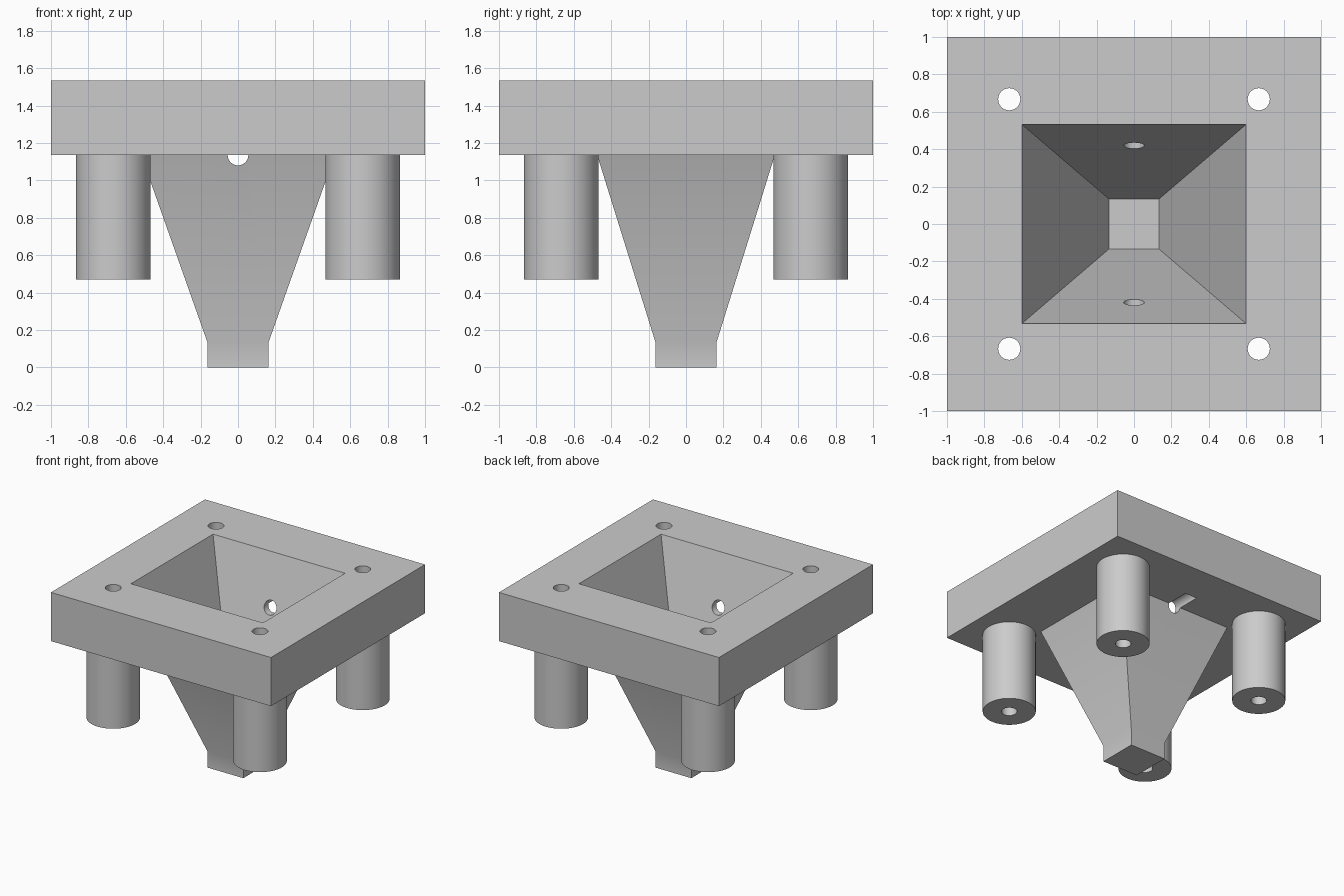
import bpy
import bmesh
import math
from mathutils import Matrix

if "Cube" in bpy.data.objects:
    bpy.data.objects.remove(bpy.data.objects["Cube"], do_unlink=True)

PLATE_BOTTOM, PLATE_TOP = 1.135, 1.535
TIP_TOP = 0.133
POST_BOTTOM = 0.47
POST_OFFSET = 0.667

grey = bpy.data.materials.new("light_grey")
grey.use_nodes = True
grey.diffuse_color = (0.6, 0.6, 0.6, 1)
grey.node_tree.nodes["Principled BSDF"].inputs["Base Color"].default_value = (0.6, 0.6, 0.6, 1)


def finish(name, bm):
    bmesh.ops.recalc_face_normals(bm, faces=bm.faces)
    mesh = bpy.data.meshes.new(name)
    bm.to_mesh(mesh)
    bm.free()
    obj = bpy.data.objects.new(name, mesh)
    bpy.context.collection.objects.link(obj)
    mesh.materials.append(grey)
    return obj


def rect_loft(name, levels):
    """Closed solid through rectangles given as (half x, half y, z)."""
    bm = bmesh.new()
    rings = [[bm.verts.new((sx * hx, sy * hy, z))
              for sx, sy in ((-1, -1), (1, -1), (1, 1), (-1, 1))]
             for hx, hy, z in levels]
    bm.faces.new(rings[0])
    bm.faces.new(rings[-1])
    for low, high in zip(rings, rings[1:]):
        for i in range(4):
            j = (i + 1) % 4
            bm.faces.new((low[i], low[j], high[j], high[i]))
    return finish(name, bm)


def cylinder(name, radius, depth, centre, along_y=False):
    bm = bmesh.new()
    turn = Matrix.Rotation(math.pi / 2 if along_y else 0, 4, 'X')
    bmesh.ops.create_cone(bm, cap_ends=True, segments=64, radius1=radius, radius2=radius,
                          depth=depth, matrix=Matrix.Translation(centre) @ turn)
    return finish(name, bm)


def cut(obj, cutters):
    """Subtract the cutters, apply, and shade with sharp edges kept."""
    bpy.ops.object.select_all(action='DESELECT')
    obj.select_set(True)
    bpy.context.view_layer.objects.active = obj
    for cutter in cutters:
        mod = obj.modifiers.new("cut", 'BOOLEAN')
        mod.operation = 'DIFFERENCE'
        mod.solver = 'EXACT'
        mod.object = cutter
        bpy.ops.object.modifier_apply(modifier=mod.name)
    bpy.ops.object.shade_smooth_by_angle(angle=math.radians(20))


# Cutters: hopper cavity (its walls run on past the plate top) and cross hole
grow = 1.0 + 0.1 / (PLATE_TOP - TIP_TOP)
hopper = rect_loft("hopper_cutter", [
    (0.133, 0.133, TIP_TOP),
    (0.133 + 0.467 * grow, 0.133 + 0.4 * grow, PLATE_TOP + 0.1)])
cross_hole = cylinder("cross_hole_cutter", 0.055, 2 * POST_OFFSET, (0, 0, PLATE_BOTTOM), True)

# Posts with a bolt hole through each
bolt_holes = []
for side, sx in (("right", -1), ("left", 1)):
    for end, sy in (("front", -1), ("back", 1)):
        x, y = sx * POST_OFFSET, sy * POST_OFFSET
        hole = cylinder("bolt_hole_cutter", 0.059, 4, (x, y, 1))
        post = cylinder(f"{end}_{side}_post", 0.2, PLATE_BOTTOM - POST_BOTTOM,
                        (x, y, (PLATE_BOTTOM + POST_BOTTOM) / 2))
        cut(post, [hole])
        bolt_holes.append(hole)

# Square top plate
plate = rect_loft("top_plate", [(1, 1, PLATE_BOTTOM), (1, 1, PLATE_TOP)])
cut(plate, [hopper, cross_hole] + bolt_holes)

# Tapered funnel with a square closed tip
funnel = rect_loft("funnel", [(0.163, 0.163, 0), (0.163, 0.163, TIP_TOP),
                              (0.518, 0.475, PLATE_BOTTOM)])
cut(funnel, [hopper, cross_hole])

for helper in [hopper, cross_hole] + bolt_holes:
    bpy.data.objects.remove(helper, do_unlink=True)
